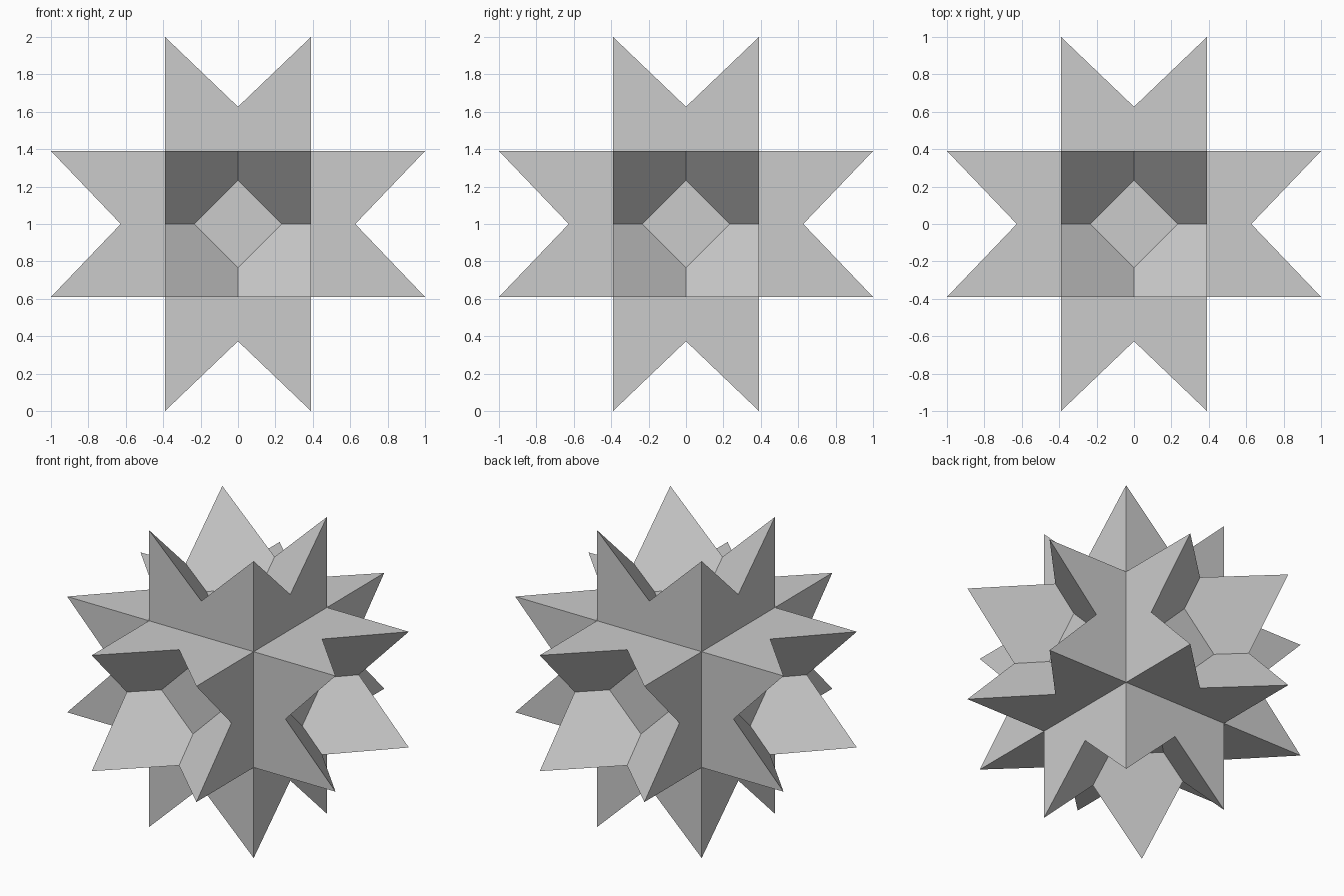
import bpy
import bmesh
from math import pi
from mathutils import Matrix, Vector

if "Cube" in bpy.data.objects:
    bpy.data.objects.remove(bpy.data.objects["Cube"], do_unlink=True)

HALF = 0.39      # half width of each square arm
TIP = 1.0        # reach of the corner spikes
NOTCH = 0.627    # depth of the V between two spikes
FLOOR = 0.479    # depth of the diamond inside each arm
DIAMOND = 0.235  # half diagonal of the diamond

grey = bpy.data.materials.new("plain_grey")
grey.use_nodes = True
colour = (0.6, 0.6, 0.6, 1)
grey.diffuse_color = colour
grey.node_tree.nodes["Principled BSDF"].inputs["Base Color"].default_value = colour


def add_arm(bm, turn):
    """One hollow-ended square arm along +z, turned into place."""
    def ring(radius_x, radius_y, z):
        start = Vector((radius_x, radius_y, z))
        return [bm.verts.new(turn @ Matrix.Rotation(i * pi / 2, 3, 'Z') @ start)
                for i in range(4)]

    base = ring(HALF, HALF, HALF)
    tips = ring(HALF, HALF, TIP)
    notches = ring(0, HALF, NOTCH)
    diamond = ring(0, DIAMOND, FLOOR)
    for i in range(4):
        j, k = (i + 1) % 4, (i - 1) % 4
        # Outer side with its V cut, then the inner face of the spike
        bm.faces.new((base[i], base[j], tips[j], notches[i], tips[i]))
        bm.faces.new((tips[i], notches[i], diamond[i], diamond[k], notches[k]))
    bm.faces.new(diamond)


# Six arms facing along the axes, joined at the core edges
bm = bmesh.new()
for i in range(4):
    add_arm(bm, Matrix.Rotation(i * pi / 2, 3, 'X'))
for side in (-1, 1):
    add_arm(bm, Matrix.Rotation(side * pi / 2, 3, 'Y'))
bmesh.ops.remove_doubles(bm, verts=bm.verts, dist=0.001)
bmesh.ops.recalc_face_normals(bm, faces=bm.faces)
bmesh.ops.translate(bm, verts=bm.verts, vec=(0, 0, 1))

mesh = bpy.data.meshes.new("spiked_star")
bm.to_mesh(mesh)
bm.free()
mesh.materials.append(grey)
star = bpy.data.objects.new("spiked_star", mesh)
bpy.context.collection.objects.link(star)
